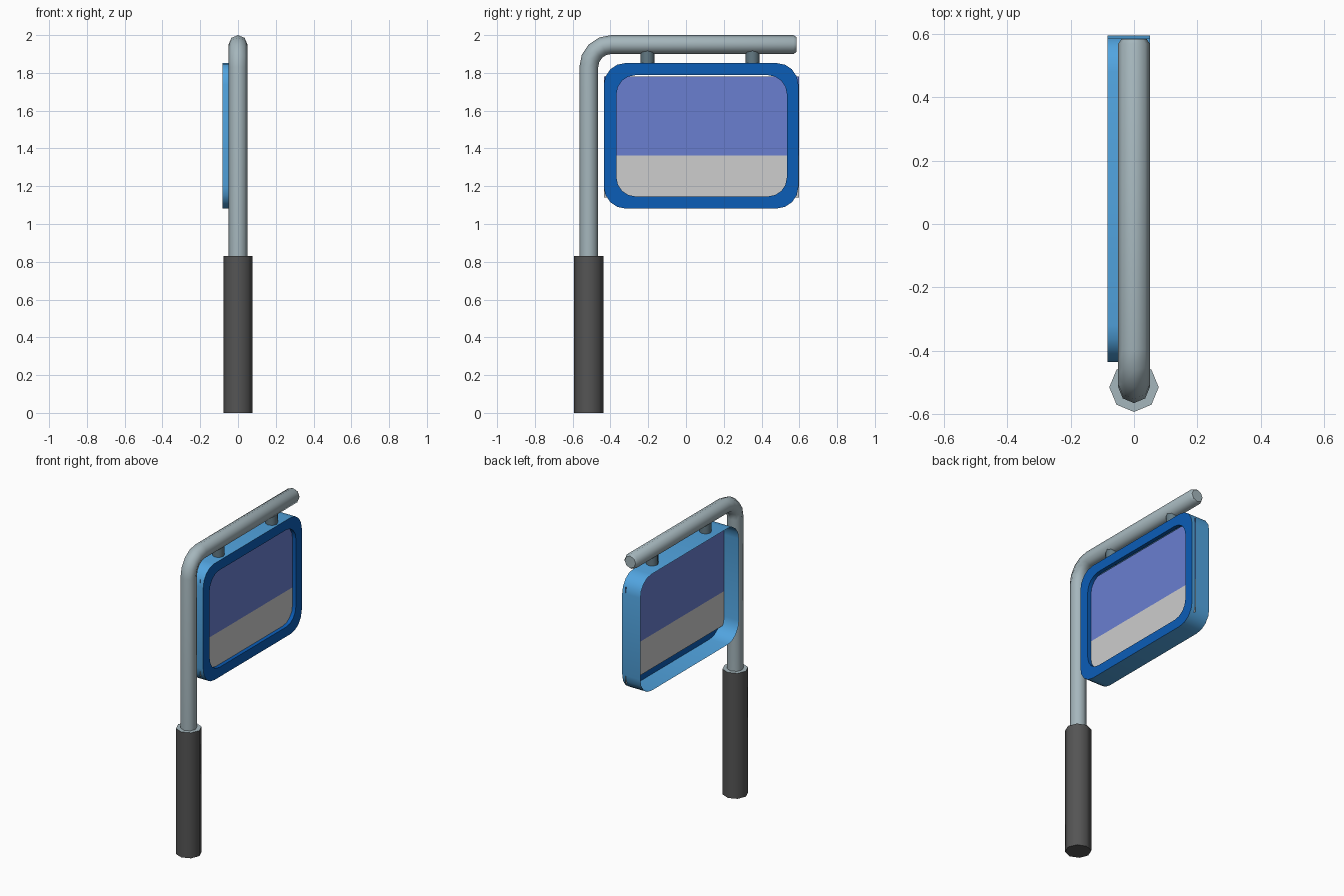
import bpy, bmesh, math

if "Cube" in bpy.data.objects:
    bpy.data.objects.remove(bpy.data.objects["Cube"])

SIDES = 8
POLE_Y = -0.515


def mat(name, r, g, b):
    m = bpy.data.materials.new(name)
    m.diffuse_color = (r, g, b, 1)
    m.use_nodes = True
    m.node_tree.nodes["Principled BSDF"].inputs["Base Color"].default_value = m.diffuse_color
    return m


STEEL = mat("pale_steel", 0.376, 0.468, 0.503)
DARK_STEEL = mat("dark_steel", 0.127, 0.195, 0.231)
CHARCOAL = mat("charcoal", 0.09, 0.09, 0.09)
LIGHT_BLUE = mat("light_blue", 0.084, 0.376, 0.75)
DEEP_BLUE = mat("deep_blue", 0.0033, 0.109, 0.474)
VIOLET = mat("violet_blue", 0.144, 0.209, 0.631)
GREY = mat("light_grey", 0.61, 0.61, 0.61)


def finish(name, bm, mats, smooth=50):
    me = bpy.data.meshes.new(name)
    bm.to_mesh(me)
    bm.free()
    for m in mats:
        me.materials.append(m)
    ob = bpy.data.objects.new(name, me)
    bpy.context.collection.objects.link(ob)
    if smooth:
        bpy.ops.object.select_all(action='DESELECT')
        ob.select_set(True)
        bpy.context.view_layer.objects.active = ob
        bpy.ops.object.shade_smooth_by_angle(angle=math.radians(smooth))
    return ob


def bridge(bm, a, b, index=0):
    n = len(a)
    for i in range(n):
        j = (i + 1) % n
        bm.faces.new((a[i], a[j], b[j], b[i])).material_index = index


def sweep(name, stations, mats, top_index=0):
    """Capped round tube; stations are (y, z, tilt from vertical, radius)."""
    bm = bmesh.new()
    rings = []
    for y, z, a, r in stations:
        ring = []
        for k in range(SIDES):
            t = 2 * math.pi * k / SIDES
            n = r * math.sin(t)
            ring.append(bm.verts.new((r * math.cos(t), y + n * math.cos(a), z - n * math.sin(a))))
        rings.append(ring)
    for a, b in zip(rings, rings[1:]):
        bridge(bm, a, b)
    bm.faces.new(rings[0])
    bm.faces.new(rings[-1]).material_index = top_index
    bmesh.ops.recalc_face_normals(bm, faces=bm.faces[:])
    return finish(name, bm, mats)


# Sleeve at the foot, with a steel top
sweep("base_sleeve", [(POLE_Y, 0, 0, 0.078), (POLE_Y, 0.83, 0, 0.078)], [CHARCOAL, STEEL], 1)

# Bent pole with a bevelled tip
BEND = 0.12
path = [(POLE_Y, 0.8, 0, 0.05)]
for k in range(5):
    a = math.pi / 2 * k / 4
    path.append((POLE_Y + BEND * (1 - math.cos(a)), 1.95 - BEND + BEND * math.sin(a), a, 0.05))
path += [(0.569, 1.95, math.pi / 2, 0.05), (0.584, 1.95, math.pi / 2, 0.04)]
sweep("bent_pole", path, [STEEL])

# Hangers between arm and sign
for name, y in (("hanger_inner", -0.204), ("hanger_outer", 0.352)):
    sweep(name, [(y, 1.84, 0, 0.037), (y, 1.93, 0, 0.037)], [DARK_STEEL])


def rounded(bm, x, y0, y1, z0, z1, r, seg=4):
    """Rounded rectangle loop, anticlockwise seen from +x."""
    out = []
    corners = ((y1 - r, z0 + r, -90), (y1 - r, z1 - r, 0), (y0 + r, z1 - r, 90), (y0 + r, z0 + r, 180))
    for cy, cz, start in corners:
        for k in range(seg + 1):
            a = math.radians(start + 90 * k / seg)
            out.append(bm.verts.new((x, cy + r * math.cos(a), cz + r * math.sin(a))))
    return out


# Sign case: open-backed shell, front rim and recess wall
bm = bmesh.new()
outer = (-0.435, 0.595, 1.082, 1.852, 0.115)
inner = (-0.368, 0.534, 1.146, 1.788, 0.1)
back = rounded(bm, -0.083, *outer)
front = rounded(bm, 0.05, *outer)
hole = rounded(bm, 0.05, *inner)
recess = rounded(bm, 0.025, *inner)
bridge(bm, back, front, 0)
bridge(bm, front, hole, 1)
bridge(bm, hole, recess, 1)
finish("sign_case", bm, [LIGHT_BLUE, DEEP_BLUE])

# Two-tone sign panel
bm = bmesh.new()
rows = [[bm.verts.new((0.025, y, z)) for y in (-0.434, 0.597)] for z in (1.14, 1.363, 1.782)]
for i in range(2):
    f = bm.faces.new((rows[i][0], rows[i][1], rows[i + 1][1], rows[i + 1][0]))
    f.material_index = i
finish("sign_panel", bm, [GREY, VIOLET], 0)
